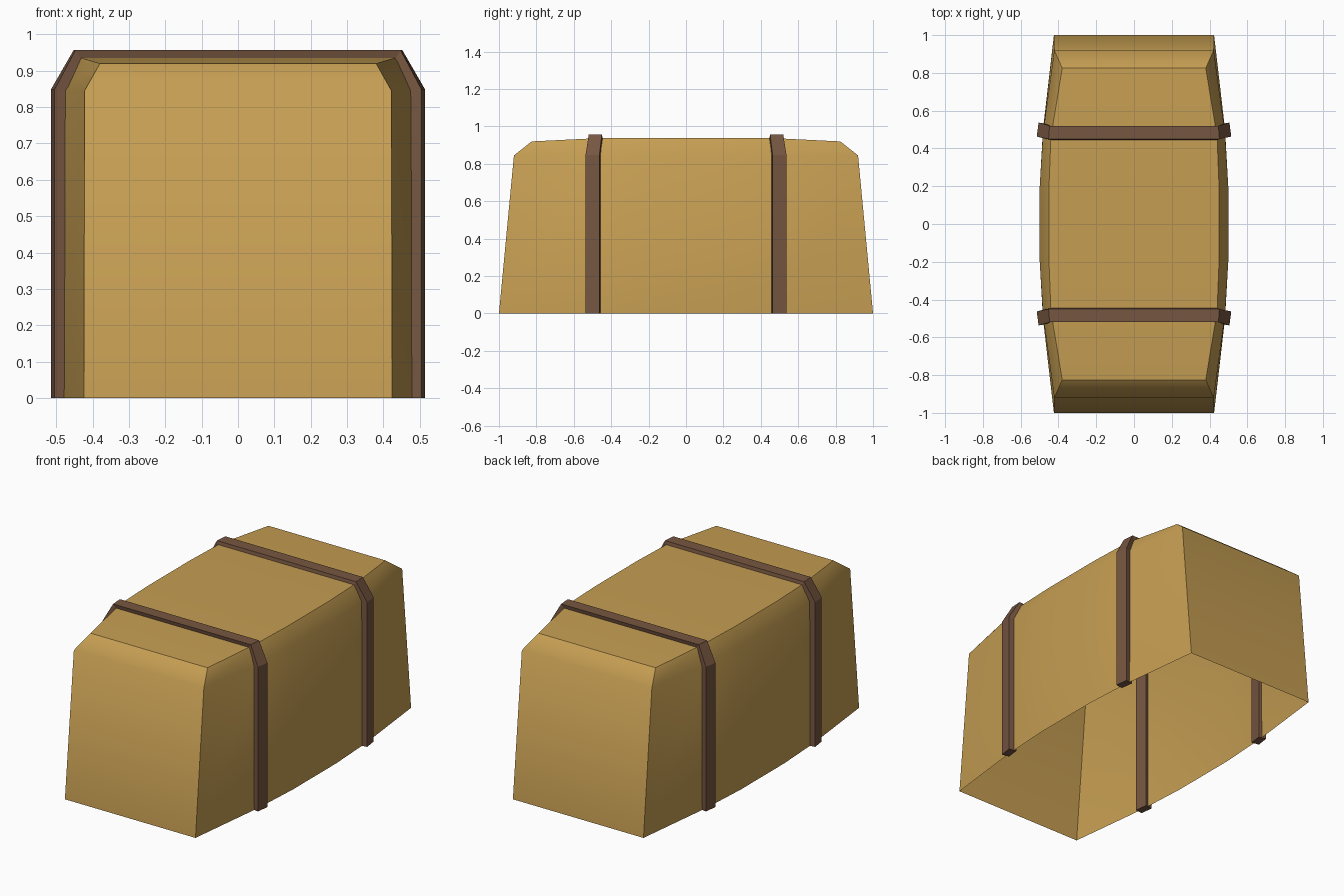
import bpy, bmesh

if "Cube" in bpy.data.objects:
    bpy.data.objects.remove(bpy.data.objects["Cube"])


def material(name, color):
    m = bpy.data.materials.new(name)
    m.diffuse_color = (*color, 1)
    m.use_nodes = True
    m.node_tree.nodes["Principled BSDF"].inputs["Base Color"].default_value = m.diffuse_color
    return m


def finish(name, bm, mat):
    bmesh.ops.recalc_face_normals(bm, faces=bm.faces)
    me = bpy.data.meshes.new(name)
    bm.to_mesh(me)
    bm.free()
    me.materials.append(mat)
    ob = bpy.data.objects.new(name, me)
    bpy.context.collection.objects.link(ob)
    return ob


tan = material("straw tan", (0.56, 0.34, 0.085))
brown = material("strap brown", (0.18, 0.092, 0.052))


# Bulging body: three stacked rings (floor, shoulder, top), open underneath
def ring(bm, quarter, z):
    # quarter: (x, y, z drop) from middle to end corner, mirrored to all sides
    right = [(x, -y, d) for x, y, d in reversed(quarter)] + quarter
    full = right + [(-x, y, d) for x, y, d in reversed(right)]
    return [bm.verts.new((x, y, z - d)) for x, y, d in full]


bm = bmesh.new()
floor = ring(bm, [(0.499, 0.2, 0), (0.482, 0.5, 0), (0.424, 1.0, 0)], 0)
shoulder = ring(bm, [(0.499, 0.2, 0), (0.482, 0.48, 0), (0.422, 0.92, 0)], 0.845)
top = ring(bm, [(0.45, 0.2, 0), (0.44, 0.46, 0), (0.38, 0.825, 0.018)], 0.938)
n = len(floor)
for a, b in ((floor, shoulder), (shoulder, top)):
    for i in range(n):
        j = (i + 1) % n
        bm.faces.new((a[i], a[j], b[j], b[i]))
# top strips across the width
for i in range(n // 2 - 1):
    bm.faces.new((top[i], top[i + 1], top[n - 2 - i], top[n - 1 - i]))
for f in bm.faces:
    f.smooth = True
# crisp top outline and end corners
corners = {0, n // 2 - 1, n // 2, n - 1}
sharp = [(top[i], top[(i + 1) % n]) for i in range(n)]
for i in corners:
    sharp += [(floor[i], shoulder[i]), (shoulder[i], top[i])]
for a, b in sharp:
    bm.edges.get((a, b)).smooth = False
finish("bale_body", bm, tan)


# Straps: a rectangular section wrapped over the body, tilted to the side walls
def strap(name, s):
    # outer x, z, inner x, z, near y, far y, inward lean of the far edge
    half = [(0.515, 0.0, 0.47, 0.0, 0.463, 0.537, 0.01),
            (0.515, 0.848, 0.47, 0.835, 0.463, 0.537, 0.01),
            (0.452, 0.957, 0.43, 0.92, 0.45, 0.52, 0.005)]
    path = [(1, p) for p in half] + [(-1, p) for p in reversed(half)]
    bm = bmesh.new()
    sections = []
    for side, (ox, oz, ix, iz, y0, y1, lean) in path:
        pts = [(ox, y0, oz), (ox - lean, y1, oz), (ix - lean, y1 - 0.008, iz), (ix, y0 - 0.008, iz)]
        sections.append([bm.verts.new((side * x, s * y, z)) for x, y, z in pts])
    for a, b in zip(sections, sections[1:]):
        for i in range(4):
            j = (i + 1) % 4
            bm.faces.new((a[i], a[j], b[j], b[i]))
    bm.faces.new(sections[0])
    bm.faces.new(sections[-1])
    finish(name, bm, brown)


strap("front_strap", -1)
strap("back_strap", 1)
